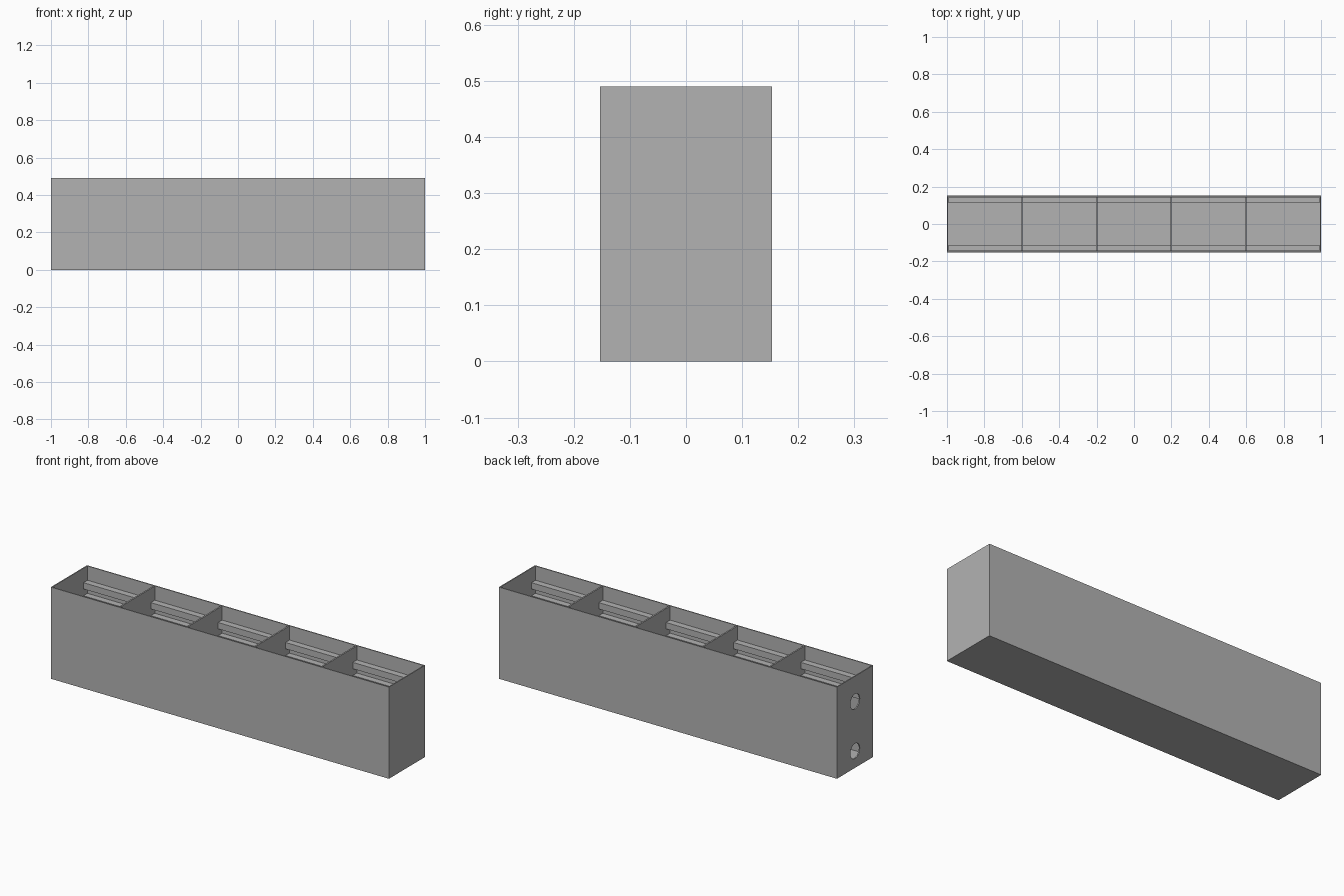
import bpy
import bmesh
from math import pi
from mathutils import Matrix, Vector

old = bpy.data.objects.get("Cube")
if old:
    bpy.data.objects.remove(old, do_unlink=True)

LENGTH, DEPTH, HEIGHT = 2.0, 0.306, 0.49
WALL = 0.008
BAYS = 5
PITCH = (LENGTH - WALL) / BAYS

grey = bpy.data.materials.new("plain grey")
grey.use_nodes = True
colour = (0.45, 0.45, 0.45, 1)
grey.diffuse_color = colour
grey.node_tree.nodes["Principled BSDF"].inputs["Base Color"].default_value = colour


def add_object(name, bm):
    bmesh.ops.recalc_face_normals(bm, faces=bm.faces)
    mesh = bpy.data.meshes.new(name)
    bm.to_mesh(mesh)
    bm.free()
    mesh.materials.append(grey)
    obj = bpy.data.objects.new(name, mesh)
    bpy.context.collection.objects.link(obj)
    return obj


def box_mesh(size, centre):
    bm = bmesh.new()
    matrix = Matrix.Translation(Vector(centre)) @ Matrix.Diagonal((*size, 1))
    bmesh.ops.create_cube(bm, size=1, matrix=matrix)
    return bm


# Open-topped trough
bm = box_mesh((LENGTH, DEPTH, HEIGHT), (0, 0, HEIGHT / 2))
top = max(bm.faces, key=lambda f: f.calc_center_median().z)
bmesh.ops.inset_region(bm, faces=[top], thickness=WALL)
hollow = bmesh.ops.extrude_face_region(bm, geom=[top])["geom"]
bmesh.ops.translate(bm, vec=(0, 0, WALL - HEIGHT),
                    verts=[v for v in hollow if isinstance(v, bmesh.types.BMVert)])
if top.is_valid:
    bmesh.ops.delete(bm, geom=[top], context="FACES_ONLY")
drilled = [add_object("trough", bm)]

# Partitions between the bays
for i in range(1, BAYS):
    x = (i - BAYS / 2) * PITCH
    size = (WALL, DEPTH - 2 * WALL, HEIGHT - WALL)
    drilled.append(add_object(f"partition_{i}",
                              box_mesh(size, (x, 0, (HEIGHT + WALL) / 2))))

# Round pass-through holes, open at one end of the trough
bm = bmesh.new()
for z in (0.09, 0.355):
    matrix = Matrix.Translation((-0.2, 0, z)) @ Matrix.Rotation(pi / 2, 4, "Y")
    bmesh.ops.create_cone(bm, cap_ends=True, segments=32, radius1=0.04,
                          radius2=0.04, depth=2, matrix=matrix)
cutter = add_object("hole_cutter", bm)
cutter.hide_render = True
for obj in drilled:
    mod = obj.modifiers.new("holes", "BOOLEAN")
    mod.operation = "DIFFERENCE"
    mod.solver = "EXACT"
    mod.object = cutter
bpy.context.view_layer.update()
graph = bpy.context.evaluated_depsgraph_get()
results = [bpy.data.meshes.new_from_object(o.evaluated_get(graph)) for o in drilled]
for obj, mesh in zip(drilled, results):
    obj.modifiers.clear()
    obj.data = mesh
bpy.data.objects.remove(cutter, do_unlink=True)

# Paired rails along both long walls of every bay
RAIL = 0.034
for i in range(BAYS):
    x = (i - (BAYS - 1) / 2) * PITCH
    for side, y in (("front", -1), ("back", 1)):
        for level, z in (("lower", 0.328), ("upper", 0.398)):
            centre = (x, y * (DEPTH / 2 - WALL - RAIL / 2), z)
            add_object(f"{side}_{level}_rail_{i + 1}",
                       box_mesh((PITCH - WALL, RAIL, RAIL), centre))
